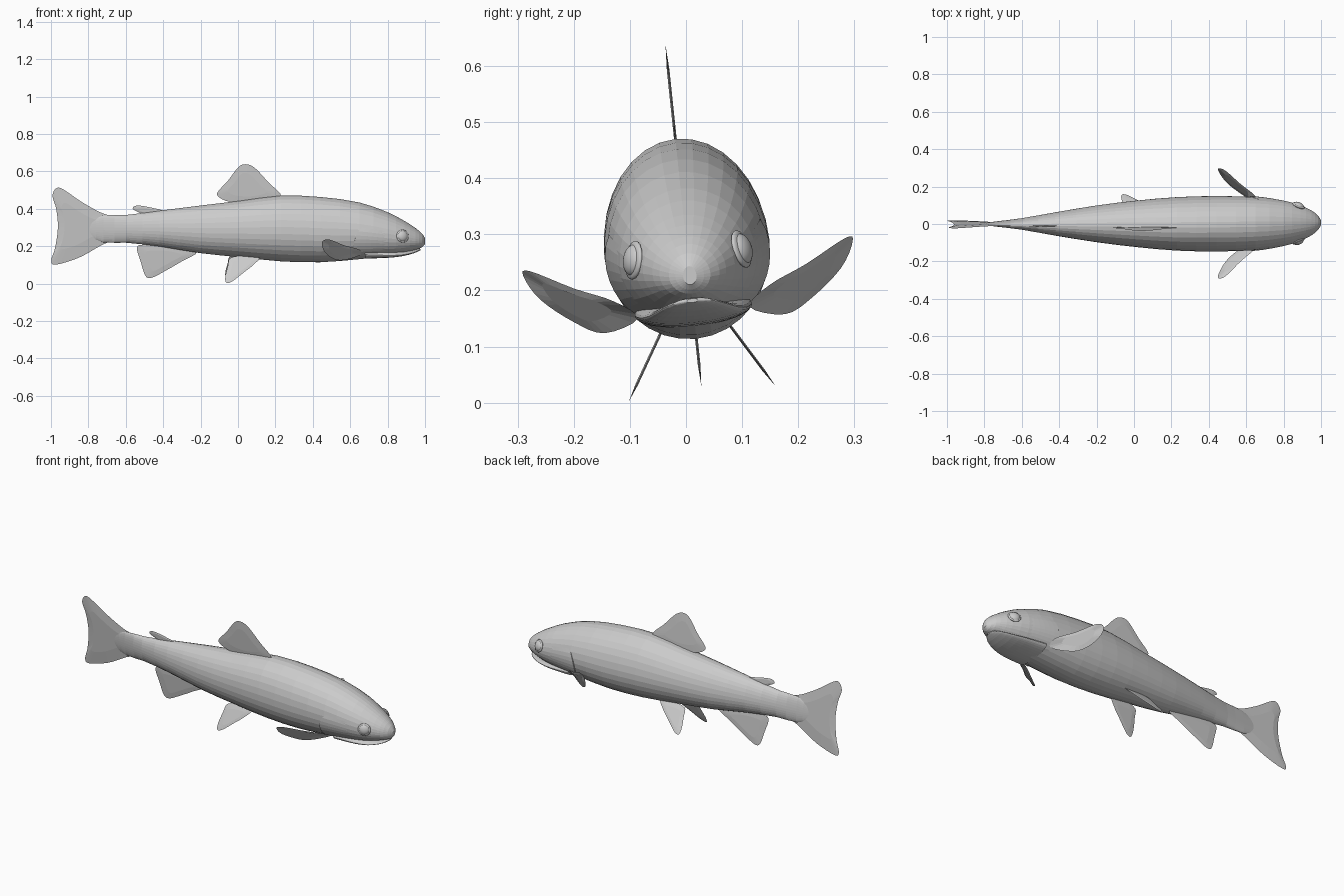
import bpy, bmesh, math
from mathutils import Matrix, Vector

if "Cube" in bpy.data.objects:
    bpy.data.objects.remove(bpy.data.objects["Cube"])

GREY = bpy.data.materials.new("plain grey")
GREY.use_nodes = True
colour = (0.6, 0.6, 0.6, 1)
GREY.diffuse_color = colour
GREY.node_tree.nodes["Principled BSDF"].inputs["Base Color"].default_value = colour

# The whole fish leans slightly about its long axis
PIVOT = Vector((0, 0, 0.29))
ROLL = (Matrix.Translation(PIVOT) @ Matrix.Rotation(math.radians(6), 4, 'X')
        @ Matrix.Translation(-PIVOT))
SIDES = 32

# Body stations: x, top z, bottom z, half width
BODY = [(-.8, .335, .25, .004), (-.72, .365, .22, .014), (-.6, .367, .218, .03),
        (-.42, .39, .198, .062), (-.2, .418, .162, .098), (.01, .443, .14, .124),
        (.23, .471, .118, .143), (.44, .464, .113, .148), (.65, .434, .13, .142),
        (.8, .382, .146, .122), (.89, .335, .163, .095), (.95, .296, .181, .066),
        (.985, .266, .194, .037), (1, .243, .21, .012)]
JAW = [(.68, .2, .135, .105), (.8, .185, .139, .096), (.88, .178, .148, .08),
       (.94, .182, .163, .055), (.965, .186, .173, .033), (.975, .185, .178, .01)]


def station(rows, x):
    """Smooth interpolation of the station rows at x."""
    i = max(k for k in range(len(rows) - 1) if rows[k][0] <= x or k == 0)
    a, b = rows[i], rows[i + 1]
    before, after = rows[max(i - 1, 0)], rows[min(i + 2, len(rows) - 1)]
    d = b[0] - a[0]
    t = (x - a[0]) / d
    out = []
    for k in (1, 2, 3):
        m0 = (b[k] - before[k]) / (b[0] - before[0]) * d
        m1 = (after[k] - a[k]) / (after[0] - a[0]) * d
        out.append((2*t**3 - 3*t*t + 1) * a[k] + (t**3 - 2*t*t + t) * m0
                   + (3*t*t - 2*t**3) * b[k] + (t**3 - t*t) * m1)
    return out


def skin(rows, x, angle, lift=0):
    """Point on the lofted skin; angle 0 is the left flank, 90 degrees the back."""
    top, low, width = station(rows, x)
    mid = low + (top - low) * 0.46
    s, c = math.sin(angle), math.cos(angle)
    half = top - mid if s > 0 else mid - low
    return Vector((x, c * (width + lift), mid + s * (half + lift)))


def finish(name, bm):
    bm.transform(ROLL)
    bmesh.ops.recalc_face_normals(bm, faces=bm.faces)
    mesh = bpy.data.meshes.new(name)
    bm.to_mesh(mesh)
    bm.free()
    mesh.materials.append(GREY)
    obj = bpy.data.objects.new(name, mesh)
    bpy.context.collection.objects.link(obj)
    return obj


def loft(name, rows, steps):
    xs = [a[0] + (b[0] - a[0]) * k / steps
          for a, b in zip(rows, rows[1:]) for k in range(steps)] + [rows[-1][0]]
    bm = bmesh.new()
    rings = [[bm.verts.new(skin(rows, x, math.tau * i / SIDES)) for i in range(SIDES)]
             for x in xs]
    for r, q in zip(rings, rings[1:]):
        for i in range(SIDES):
            j = (i + 1) % SIDES
            bm.faces.new((r[i], r[j], q[j], q[i]))
    bm.faces.new(rings[0])
    bm.faces.new(rings[-1])
    return finish(name, bm)


def smooth_outline(points, steps=4):
    """Closed Catmull-Rom curve through the points."""
    pts = [Vector(p) for p in points]
    out, n = [], len(pts)
    for i in range(n):
        p, a, b, q = (pts[(i + k) % n] for k in (-1, 0, 1, 2))
        for k in range(steps):
            t = k / steps
            out.append(0.5 * (2*a + (b - p)*t + (2*p - 5*a + 4*b - q)*t*t
                              + (3*a - p - 3*b + q)*t**3))
    return out


def fin(name, points, bulge=0.004):
    """Thin lens-shaped blade: rim outline, thicker in the middle."""
    rim = smooth_outline(points)
    centre = sum(rim, Vector()) / len(rim)
    normal = Vector()
    for a, b in zip(rim, rim[1:] + rim[:1]):
        normal += (a - centre).cross(b - centre)
    normal.normalize()
    bm = bmesh.new()
    edge = [bm.verts.new(p) for p in rim]
    for side in (-1, 1):
        inner = [bm.verts.new(p.lerp(centre, 0.4) + normal * side * bulge * 0.6) for p in rim]
        for i in range(len(rim)):
            j = (i + 1) % len(rim)
            bm.faces.new((edge[i], edge[j], inner[j], inner[i]))
        bm.faces.new(inner)
    return finish(name, bm)


def upright(pairs):
    return [(x, 0, z) for x, z in pairs]


# Body and lower jaw, with the mouth as the gap between them
loft("body", BODY, 2)
loft("lower_jaw", JAW, 2)

# Fins on the centre line
fin("tail_fin", upright([(-.64, .34), (-.74, .383), (-.84, .44), (-.93, .502), (-.97, .512),
                         (-.992, .47), (-.972, .4), (-.963, .3), (-.978, .19), (-.998, .125),
                         (-.975, .1), (-.85, .138), (-.73, .205), (-.64, .25)]), 0.008)
fin("dorsal_fin", upright([(.23, .465), (.16, .545), (.09, .62), (.04, .64), (0, .622),
                           (-.055, .55), (-.11, .488), (-.095, .458), (-.03, .435),
                           (.1, .43)]))
fin("adipose_fin", upright([(-.39, .385), (-.47, .408), (-.54, .418), (-.563, .403),
                            (-.54, .386), (-.48, .365)]))
fin("anal_fin", upright([(-.22, .17), (-.3, .118), (-.39, .066), (-.46, .03), (-.495, .04),
                         (-.52, .115), (-.54, .19), (-.5, .208), (-.35, .205)]))

PELVIC = [(.12, .15), (.08, .105), (.03, .068), (-.03, .024), (-.062, .016), (-.068, .045),
          (-.055, .1), (-.04, .142), (.04, .155)]
PECTORAL = [(.65, .14, .195), (.57, .208, .225), (.49, .283, .264), (.452, .295, .256),
            (.455, .27, .212), (.49, .215, .166), (.55, .162, .14), (.65, .1, .16)]


def gill_cover(name, side):
    """Raised plate on the cheek, stepping down to the body at a curved rear edge."""
    bm = bmesh.new()
    rows, cols = 10, 6
    grid = []
    for i in range(rows + 1):
        v = i / rows
        angle = math.radians(-62 + 78 * v)
        rear = 0.665 - 0.045 * math.sin(math.pi * v) ** 0.6
        line = []
        for k in range(-1, cols + 1):
            u = max(k, 0) / cols
            lift = 0.005 * (1 - u) * math.sin(math.pi * v) ** 0.5 if 0 < i < rows else 0
            lift = -0.004 if k < 0 else lift - 0.001 * u
            p = skin(BODY, rear + (0.8 - rear) * u, angle, lift)
            line.append(bm.verts.new((p.x, p.y * side, p.z)))
        grid.append(line)
    for a, b in zip(grid, grid[1:]):
        for k in range(cols + 1):
            bm.faces.new((a[k], a[k + 1], b[k + 1], b[k]))
    return finish(name, bm)


def eye(name, side):
    angle = math.radians(12)
    p = skin(BODY, 0.88, angle)
    along = skin(BODY, 0.9, angle) - skin(BODY, 0.86, angle)
    up = skin(BODY, 0.88, angle + 0.1) - skin(BODY, 0.88, angle - 0.1)
    out = up.cross(along).normalized()
    out = out if out.y > 0 else -out
    turn = out.to_track_quat('Z', 'Y').to_matrix().to_4x4()
    bm = bmesh.new()
    # Eyeball with a low socket rim around it
    for size, depth in ((0.029, 0.017), (0.035, 0.009)):
        bmesh.ops.create_uvsphere(bm, u_segments=20, v_segments=12, radius=1,
                                  matrix=Matrix.Translation(p) @ turn
                                  @ Matrix.Diagonal((size, size, depth, 1)))
    bm.transform(Matrix.Diagonal((1, side, 1, 1)))
    return finish(name, bm)


# Paired parts
for label, side in (("left", 1), ("right", -1)):
    # the flank toward +y mirrors the flank toward -y
    fin(label + "_pelvic_fin", [(x, side * (.065 + .6 * (.125 - z)), z) for x, z in PELVIC])
    fin(label + "_pectoral_fin", [(x, side * y, z) for x, y, z in PECTORAL])
    gill_cover(label + "_gill_cover", side)
    ball = eye(label + "_eye", side)
    ball.data.polygons.foreach_set("use_smooth", [True] * len(ball.data.polygons))
